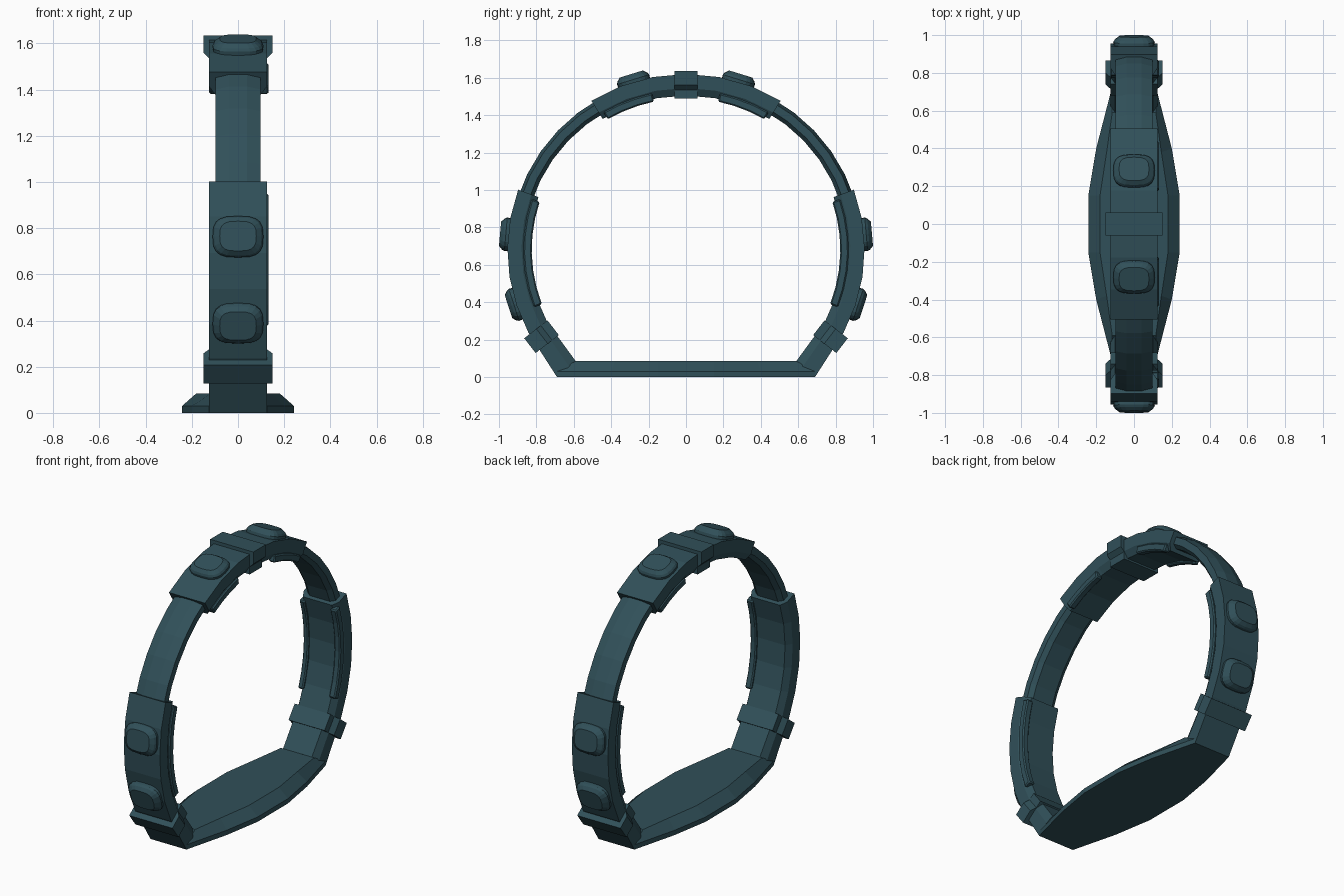
import bpy, bmesh
from math import cos, sin, pi, radians, copysign

if "Cube" in bpy.data.objects:
    bpy.data.objects.remove(bpy.data.objects["Cube"])

teal = bpy.data.materials.new("dark_teal")
teal.use_nodes = True
colour = (0.03, 0.08, 0.1, 1)
teal.diffuse_color = colour
teal.node_tree.nodes["Principled BSDF"].inputs["Base Color"].default_value = colour

CENTRE_Z, RY, RZ = 0.68, 0.955, 0.94


def loft(name, rings, bevel=0):
    """Skin a row of closed rings and cap both ends."""
    bm = bmesh.new()
    rows = [[bm.verts.new(p) for p in ring] for ring in rings]
    n = len(rows[0])
    for a, b in zip(rows, rows[1:]):
        for i in range(n):
            j = (i + 1) % n
            bm.faces.new((a[i], a[j], b[j], b[i]))
    bm.faces.new(rows[0])
    bm.faces.new(rows[-1])
    bmesh.ops.recalc_face_normals(bm, faces=bm.faces)
    mesh = bpy.data.meshes.new(name)
    bm.to_mesh(mesh)
    bm.free()
    mesh.materials.append(teal)
    ob = bpy.data.objects.new(name, mesh)
    bpy.context.collection.objects.link(ob)
    if bevel:
        mod = ob.modifiers.new("soft_edges", "BEVEL")
        mod.width = bevel
        mod.segments = 1
    return ob


def both(half):
    """Complete a symmetric section from its +x half."""
    return half + [(-x, d) for x, d in reversed(half)]


def arc_ring(side, deg, section):
    a = radians(deg)
    return [(x, side * (RY + d) * cos(a), CENTRE_Z + (RZ + d) * sin(a))
            for x, d in section]


def arc(name, side, start, end, steps, section, bevel=0, extra=()):
    rings = [arc_ring(side, start + (end - start) * i / steps, section)
             for i in range(steps + 1)]
    return loft(name, rings + list(extra), bevel)


def frame_ring(side, y, z, ny, nz, t, section):
    """Ring in the plane of x and the normal (ny, nz), moved t along the tangent."""
    return [(x, side * (y + ny * d - nz * t), z + nz * d + ny * t)
            for x, d in section]


def knob(name, side, deg):
    a = radians(deg)
    y, z = RY * cos(a), CENTRE_Z + RZ * sin(a)
    rings = []
    for scale, height in ((0.97, -0.025), (1, 0.012), (0.93, 0.025), (0.72, 0.043)):
        ring = []
        for i in range(20):
            b = 2 * pi * i / 20
            u = copysign(abs(cos(b)) ** 0.65, cos(b)) * 0.11 * scale
            t = copysign(abs(sin(b)) ** 0.65, sin(b)) * 0.09 * scale
            ring += frame_ring(side, y, z, cos(a), sin(a), t, [(u, height)])
        rings.append(ring)
    loft(name, rings)


thick = both([(0.125, 0), (0.125, -0.075), (0.1, -0.115)])
thin = both([(0.04, -0.012), (0.098, -0.028), (0.098, -0.07), (0.07, -0.09)])
clip = both([(0.15, 0.012), (0.15, -0.07), (0.125, -0.1), (0.125, -0.145)])
clasp = both([(0.15, 0.015), (0.15, -0.06), (0.125, -0.085), (0.125, -0.132)])


def rail(x0, x1):
    return [(x0, -0.085), (x1, -0.085), (x1, -0.13), (x0, -0.13)]


for side, tag in ((-1, "front"), (1, "back")):
    # Side strap, running straight into the base at its foot
    foot = [(x, side * (0.69 + d * 0.87), -d * 0.74) for x, d in thick]
    arc(tag + "_side_strap", side, 20, -28, 5, thick, extra=[foot])
    arc(tag + "_thin_strap", side, 17, 61, 5, thin)
    arc(tag + "_top_strap", side, 58, 90, 3, thick)

    # Raised rails along the inner edges
    arc(tag + "_side_rail", side, -21, 18.5, 6, rail(0.09, 0.132), 0.007)
    arc(tag + "_top_rail", side, 59.5, 78, 3, rail(0.09, 0.132), 0.007)
    if side > 0:
        arc("right_side_rail", side, -21, 18.5, 6, rail(-0.125, -0.09), 0.007)
        arc("right_top_rail", side, 59.5, 78, 3, rail(-0.125, -0.09), 0.007)

    # Rounded studs
    for label, deg in (("upper", 5), ("lower", -18), ("top", 73)):
        knob(tag + "_" + label + "_stud", side, deg)

    # Clip above the foot
    loft(tag + "_clip", [frame_ring(side, 0.825, 0.175, 0.79, -0.61, t, clip)
                         for t in (-0.05, 0.05)])

# Clasp at the crown
loft("top_clasp", [[(x, y, CENTRE_Z + RZ + d) for x, d in clasp]
                   for y in (-0.062, 0.062)])

# Wide base plate with sloped upper edges
half = [(0.69, 0.59, 0.125, 0.115), (0.4, 0.38, 0.2, 0.145), (0.15, 0.15, 0.242, 0.18)]
stations = [(-a, -b, w, t) for a, b, w, t in half] + half[::-1]
loft("base_plate", [[(w, y, 0), (w, y, 0.03), (t, top, 0.085),
                     (-t, top, 0.085), (-w, y, 0.03), (-w, y, 0)]
                    for y, top, w, t in stations])
